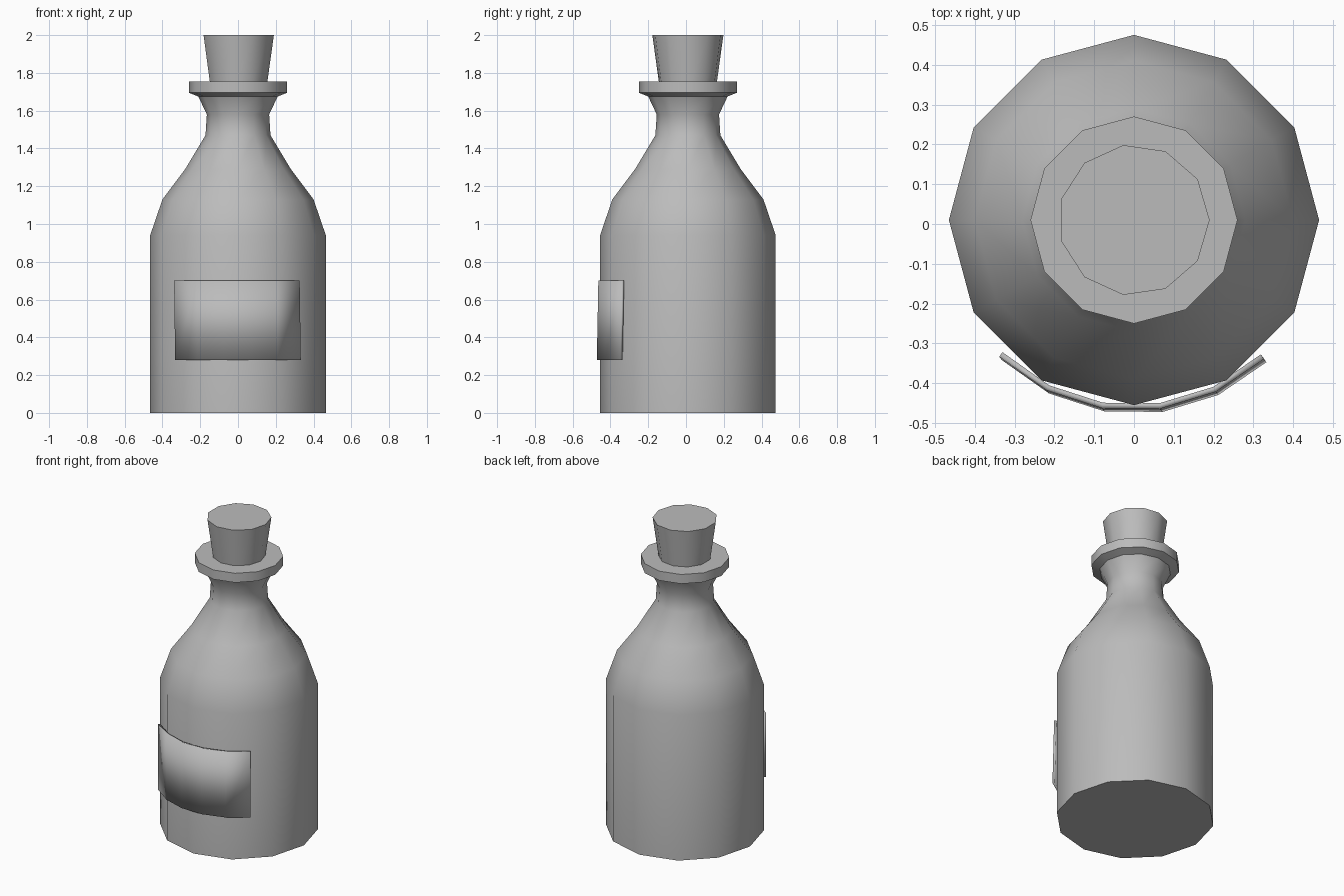
import bpy, math

old = bpy.data.objects.get("Cube")
if old:
    bpy.data.objects.remove(old, do_unlink=True)

CENTRE_Y = 0.01

grey = bpy.data.materials.new("plain_grey")
grey.use_nodes = True
grey.diffuse_color = (0.5, 0.5, 0.5, 1)
grey.node_tree.nodes["Principled BSDF"].inputs["Base Color"].default_value = (0.5, 0.5, 0.5, 1)


def make_object(name, verts, faces):
    mesh = bpy.data.meshes.new(name)
    mesh.from_pydata(verts, [], faces)
    mesh.materials.append(grey)
    obj = bpy.data.objects.new(name, mesh)
    obj.location.y = CENTRE_Y
    bpy.context.collection.objects.link(obj)
    bpy.ops.object.select_all(action="DESELECT")
    obj.select_set(True)
    bpy.context.view_layer.objects.active = obj
    bpy.ops.object.shade_smooth_by_angle(angle=math.radians(39))
    return obj


def lathe(name, profile, sides):
    """Turn a (radius, height) profile around z and cap both ends."""
    verts = []
    for r, z in profile:
        for i in range(sides):
            a = math.tau * i / sides
            verts.append((r * math.cos(a), r * math.sin(a), z))
    faces = [tuple(reversed(range(sides)))]
    for k in range(len(profile) - 1):
        low, high = k * sides, (k + 1) * sides
        for i in range(sides):
            j = (i + 1) % sides
            faces.append((low + i, low + j, high + j, high + i))
    faces.append(tuple(range(len(verts) - sides, len(verts))))
    return make_object(name, verts, faces)


# Bottle body with shoulder, neck and lip
lathe("bottle", [(0.465, 0), (0.465, 0.94), (0.4, 1.13), (0.28, 1.29),
                 (0.172, 1.47), (0.165, 1.58), (0.21, 1.675),
                 (0.26, 1.695), (0.26, 1.755)], 12)

# Tapered stopper
lathe("cork", [(0.148, 1.7), (0.19, 2.0)], 11)

# Curved label, leaning slightly
SEGMENTS = 5
verts = []
for z, dx, dy in ((0.28, 0.003, -0.004), (0.7, -0.003, 0.004)):
    for i in range(SEGMENTS + 1):
        a = math.radians(-90 - 44 + 87 * i / SEGMENTS)
        verts.append((0.483 * math.cos(a) + dx, 0.483 * math.sin(a) + dy, z))
row = SEGMENTS + 1
label = make_object("label", verts,
                    [(i, i + 1, row + i + 1, row + i) for i in range(SEGMENTS)])
solid = label.modifiers.new("thickness", "SOLIDIFY")
solid.thickness = 0.014
solid.offset = -1
